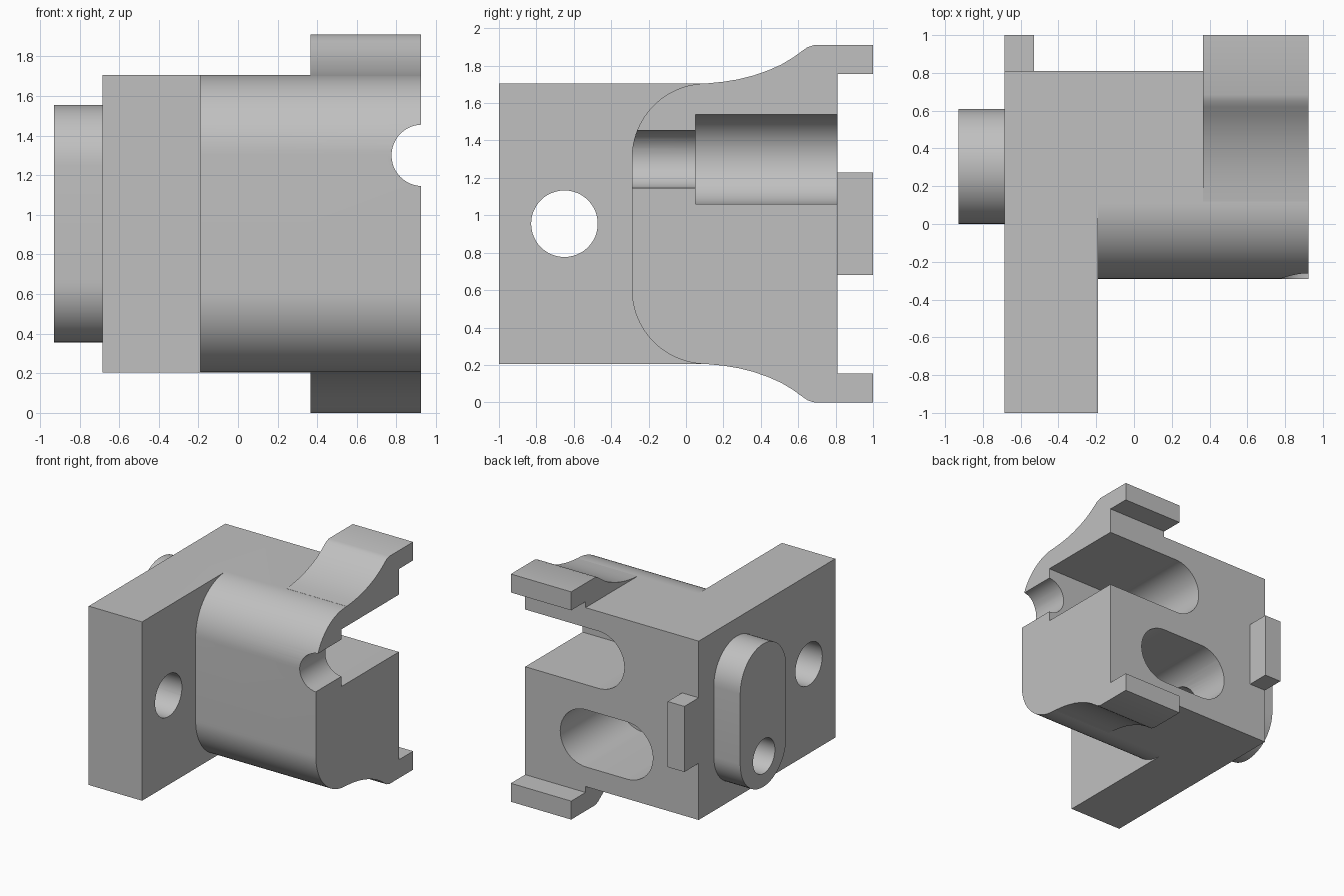
import bpy, bmesh, math
from mathutils import Vector

if "Cube" in bpy.data.objects:
    bpy.data.objects.remove(bpy.data.objects["Cube"])

MID = 0.955  # height of the horizontal symmetry plane

grey = bpy.data.materials.new("light_grey")
grey.diffuse_color = (0.53, 0.53, 0.53, 1)
grey.use_nodes = True
grey.node_tree.nodes["Principled BSDF"].inputs["Base Color"].default_value = grey.diffuse_color


def prism(name, pts, axis, lo, hi):
    """Extrude a closed 2D profile: axis 'x' takes (y, z), axis 'y' takes (x, z)."""
    place = {"x": lambda p, t: (t, p[0], p[1]), "y": lambda p, t: (p[0], t, p[1])}[axis]
    bm = bmesh.new()
    face = bm.faces.new([bm.verts.new(place(p, lo)) for p in pts])
    ext = bmesh.ops.extrude_face_region(bm, geom=[face])
    verts = [e for e in ext["geom"] if isinstance(e, bmesh.types.BMVert)]
    bmesh.ops.translate(bm, verts=verts, vec=Vector(place((0, 0), hi - lo)))
    bmesh.ops.recalc_face_normals(bm, faces=bm.faces)
    mesh = bpy.data.meshes.new(name)
    bm.to_mesh(mesh)
    bm.free()
    mesh.materials.append(grey)
    ob = bpy.data.objects.new(name, mesh)
    bpy.context.collection.objects.link(ob)
    return ob


def rect(a0, a1, z0, z1):
    return [(a0, z0), (a1, z0), (a1, z1), (a0, z1)]


def arc(cx, cz, r, start, end, n=24):
    return [(cx + r * math.cos(math.radians(start + (end - start) * i / n)),
             cz + r * math.sin(math.radians(start + (end - start) * i / n)))
            for i in range(n + 1)]


def circle(cx, cz, r):
    return arc(cx, cz, r, 0, 360, 48)[:-1]


def flip(pts):
    return [(a, 2 * MID - z) for a, z in pts]


def combine(target, other, operation):
    mod = target.modifiers.new(operation.lower(), "BOOLEAN")
    mod.operation, mod.object, mod.solver = operation, other, "EXACT"
    bpy.context.view_layer.objects.active = target
    bpy.ops.object.modifier_apply(modifier=mod.name)
    bpy.data.objects.remove(other)


# Mounting plate
housing = prism("housing", rect(-1, 0.81, 0.205, 1.705), "x", -0.685, -0.19)

# Main block with rounded front edges
top_round = arc(0.11, 1.305, 0.40, 180, 90)
block = prism("block", top_round + [(0.81, 1.705), (0.81, 0.205)] + flip(top_round)[::-1],
              "x", -0.4, 0.925)
combine(housing, block, "UNION")

# Upper and lower clip ears with a swept ramp
ramp = [(0.12, 1.706), (0.2, 1.714), (0.28, 1.727), (0.36, 1.747), (0.44, 1.775),
        (0.51, 1.806), (0.57, 1.842), (0.62, 1.878), (0.65, 1.899), (0.685, 1.91)]
ear = [(0.12, 1.6)] + ramp + [(1, 1.91), (1, 1.755), (0.81, 1.755), (0.81, 1.6)]
for name, pts in (("upper_ear", ear), ("lower_ear", flip(ear))):
    combine(housing, prism(name, pts, "x", 0.365, 0.925), "UNION")

# Rear locating tab and oblong side boss
combine(housing, prism("rear_tab", rect(0.7, 1, 0.68, 1.23), "x", -0.685, -0.53), "UNION")
boss = arc(0.305, 1.25, 0.305, 0, 180) + arc(0.305, 0.66, 0.305, 180, 360)
combine(housing, prism("side_boss", boss, "x", -0.93, -0.6), "UNION")

# Rear slots: the upper one opens to the right side, the lower one is closed
upper = arc(0.245, 1.30, 0.24, 90, 270) + [(1.2, 1.06), (1.2, 1.54)]
lower = arc(-0.02, 0.61, 0.24, 90, 270) + arc(0.36, 0.61, 0.24, -90, 90)
cutters = [
    prism("upper_slot", upper, "y", 0.05, 1.2),
    prism("lower_slot", lower, "y", 0.05, 1.2),
    prism("front_notch", circle(0.93, 1.30, 0.155), "y", -0.6, 0.3),
    prism("plate_hole", circle(-0.65, MID, 0.178), "x", -1.2, 0.1),
    prism("boss_hole", circle(0.295, 0.61, 0.145), "x", -1.2, -0.1),
]
for cutter in cutters:
    combine(housing, cutter, "DIFFERENCE")

# Smooth curved walls, crisp edges elsewhere
bpy.ops.object.select_all(action="DESELECT")
housing.select_set(True)
bpy.context.view_layer.objects.active = housing
bpy.ops.object.shade_smooth_by_angle(angle=math.radians(25))
